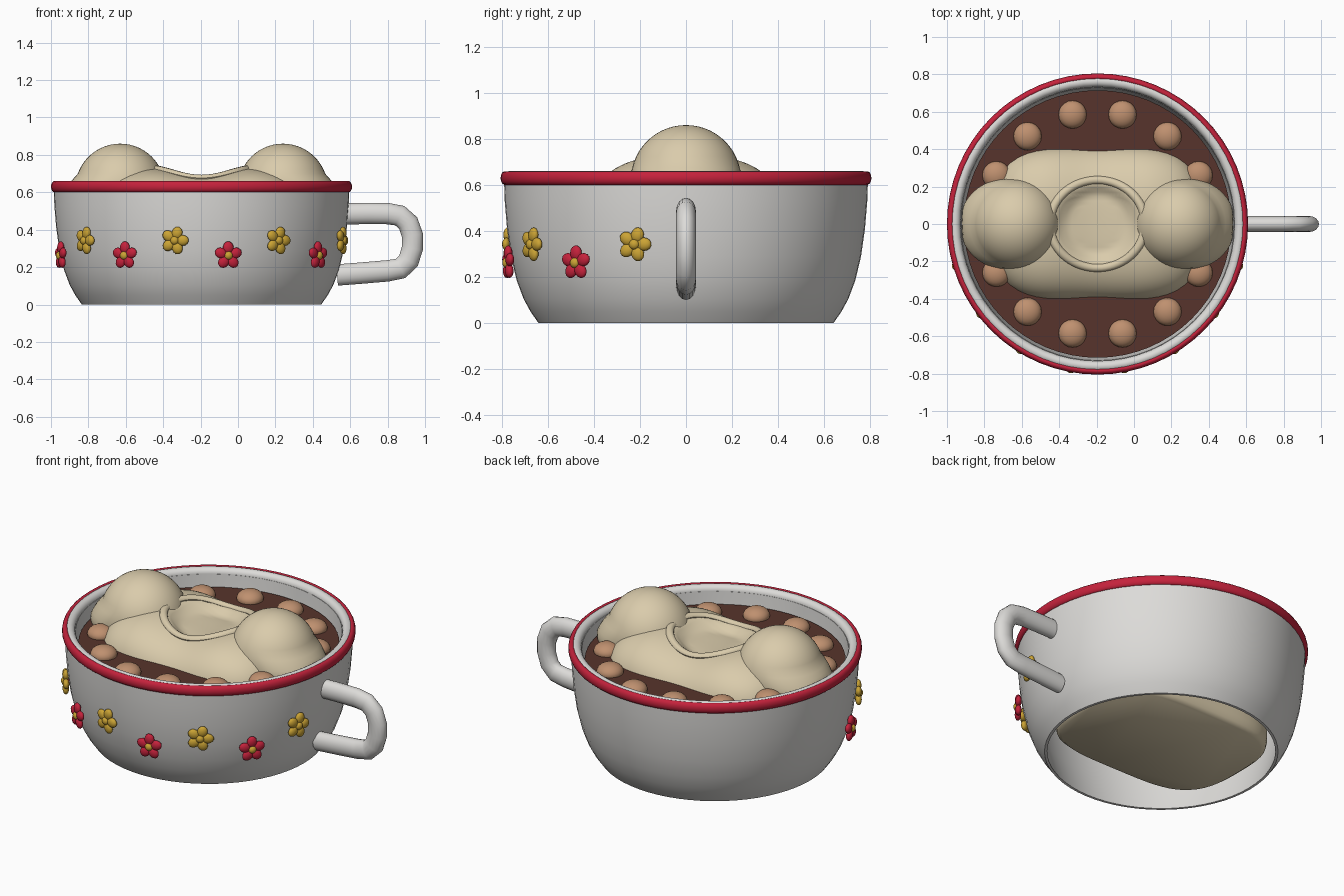
import bpy, bmesh, math
from mathutils import Vector, Matrix

if "Cube" in bpy.data.objects:
    bpy.data.objects.remove(bpy.data.objects["Cube"])

CX = -0.195  # bowl axis


def material(name, rgb):
    m = bpy.data.materials.new(name)
    m.diffuse_color = (*rgb, 1)
    m.use_nodes = True
    m.node_tree.nodes["Principled BSDF"].inputs["Base Color"].default_value = m.diffuse_color
    return m


WHITE = material("enamel white", (0.72, 0.71, 0.69))
RED = material("rim red", (0.56, 0.016, 0.045))
TAN = material("dough tan", (0.70, 0.60, 0.41))
BROWN = material("sauce brown", (0.095, 0.034, 0.025))
BEAD = material("bean light brown", (0.52, 0.28, 0.16))
YELLOW = material("petal yellow", (0.60, 0.37, 0.035))


def finish(bm, name, mats, angle=40):
    bmesh.ops.recalc_face_normals(bm, faces=bm.faces[:])
    me = bpy.data.meshes.new(name)
    bm.to_mesh(me)
    bm.free()
    ob = bpy.data.objects.new(name, me)
    bpy.context.collection.objects.link(ob)
    for m in mats:
        me.materials.append(m)
    bpy.ops.object.select_all(action='DESELECT')
    ob.select_set(True)
    bpy.context.view_layer.objects.active = ob
    bpy.ops.object.shade_smooth_by_angle(angle=math.radians(angle))
    return ob


def bridge(bm, loops, close=False):
    """Join successive vertex rings with quads."""
    pairs = list(zip(loops, loops[1:]))
    if close:
        pairs.append((loops[-1], loops[0]))
    for a, b in pairs:
        n = len(a)
        for i in range(n):
            j = (i + 1) % n
            bm.faces.new((a[i], a[j], b[j], b[i]))


def lathe(name, profile, mat, n=64, angle=40):
    """Closed (radius, z) profile turned about the bowl axis."""
    bm = bmesh.new()
    loops = [[bm.verts.new((CX + r * math.cos(k * math.tau / n), r * math.sin(k * math.tau / n), z))
              for k in range(n)] for r, z in profile]
    bridge(bm, loops, True)
    return finish(bm, name, [mat], angle)


def oval(r, z, a, b, n=14):
    return [(r + a * math.cos(k * math.tau / n), z + b * math.sin(k * math.tau / n)) for k in range(n)]


# bowl wall, open underneath, with rolled lip and red band
lathe("bowl_wall", [(0.64, 0), (0.675, 0.05), (0.705, 0.105), (0.735, 0.185), (0.76, 0.29), (0.777, 0.41),
                    (0.787, 0.53), (0.79, 0.62), (0.73, 0.63), (0.72, 0.5), (0.705, 0.35),
                    (0.675, 0.18), (0.625, 0)], WHITE)
lathe("rolled_lip", oval(0.762, 0.628, 0.03, 0.033), WHITE)
lathe("red_rim", oval(0.786, 0.63, 0.019, 0.03), RED)

# sauce surface
bm = bmesh.new()
bmesh.ops.create_cone(bm, cap_ends=True, segments=64, radius1=0.715, radius2=0.715, depth=0.02,
                      matrix=Matrix.Translation((CX, 0, 0.55)))
finish(bm, "sauce", [BROWN])

# ring of flattened beans
for k in range(14):
    a = k * math.tau / 14
    bm = bmesh.new()
    bmesh.ops.create_uvsphere(bm, u_segments=20, v_segments=12, radius=0.075,
                              matrix=Matrix.Translation((CX + 0.6 * math.cos(a), 0.6 * math.sin(a), 0.568))
                              @ Matrix.Diagonal((1, 1, 0.65, 1)))
    finish(bm, f"bean_{k + 1}", [BEAD])


# central block: rounded saddle top with a shallow basin
def footprint(x, y):
    return abs(x / 0.57) ** 4 + abs(y / 0.415) ** 3


def top_height(x, y):
    z = 0.5 + 0.235 * math.sqrt(max(0, 1 - footprint(x, y)))
    if abs(x) < 0.32:
        z -= 0.018 * (1 + math.cos(math.pi * x / 0.32))
    r = math.hypot(x / 0.245, y / 0.225)
    s = min(1, max(0, (1 - r) / 0.35))
    return z - 0.05 * s * s * (3 - 2 * s)


def edge(a):
    lo, hi = 0, 1
    for _ in range(30):
        m = (lo + hi) / 2
        if footprint(m * math.cos(a), m * math.sin(a)) < 1:
            lo = m
        else:
            hi = m
    return lo


N = 72
angles = [k * math.tau / N for k in range(N)]
bm = bmesh.new()
loops = []
RINGS = 26
for i in range(1, RINGS + 1):
    t = math.sin(i / RINGS * math.pi / 2)
    pts = [(t * edge(a) * math.cos(a), t * edge(a) * math.sin(a)) for a in angles]
    loops.append([bm.verts.new((CX + x, y, top_height(x, y))) for x, y in pts])
for s, z in ((1, 0.12), (0.985, 0.08), (0.94, 0.06)):
    loops.append([bm.verts.new((CX + s * edge(a) * math.cos(a), s * edge(a) * math.sin(a), z)) for a in angles])
bridge(bm, loops)
bm.faces.new(loops[0])
bm.faces.new(loops[-1])
finish(bm, "central_block", [TAN], 50)

# raised lip around the basin, draped over the saddle
bm = bmesh.new()
loops = []
for a in angles:
    x, y = 0.255 * math.cos(a), 0.235 * math.sin(a)
    z = top_height(x, y)
    loops.append([bm.verts.new((CX + x * (1 + 0.09 * math.cos(b)), y * (1 + 0.09 * math.cos(b)),
                                z + 0.018 * math.sin(b))) for b in [j * math.tau / 10 for j in range(10)]])
bridge(bm, loops, True)
finish(bm, "basin_lip", [TAN])

# end domes, leaning outwards below their widest part
for side, label in ((-1, "left"), (1, "right")):
    bm = bmesh.new()
    bmesh.ops.create_uvsphere(bm, u_segments=40, v_segments=28, radius=0.24)
    for v in bm.verts:
        x, y, z = v.co
        if z < 0.08 and x > 0:
            x += min(0.07, 0.6 * (0.08 - z))
        x = min(0.435 + x, 0.725)
        r = math.hypot(x, y)
        x *= min(1, 0.725 / r)
        v.co = (CX + side * x, y, 0.62 + z)
    finish(bm, f"{label}_dome", [TAN], 50)

# handle: oval tube swept along a bent path
path = [Vector((x, 0, z)) for x, z in
        ((0.57, 0.485), (0.70, 0.487), (0.80, 0.486), (0.865, 0.475), (0.91, 0.435), (0.933, 0.37),
         (0.932, 0.30), (0.912, 0.235), (0.87, 0.193), (0.80, 0.18), (0.66, 0.168), (0.53, 0.158))]
bm = bmesh.new()
loops = []
for i, p in enumerate(path):
    d = (path[min(i + 1, len(path) - 1)] - path[max(i - 1, 0)]).normalized()
    side = Vector((-d.z, 0, d.x))
    loops.append([bm.verts.new(p + side * 0.057 * math.cos(b) + Vector((0, 0.043 * math.sin(b), 0)))
                  for b in [j * math.tau / 16 for j in range(16)]])
bridge(bm, loops)
bm.faces.new(loops[0])
bm.faces.new(loops[-1])
finish(bm, "handle", [WHITE], 50)

# flowers around the front half, alternating red and yellow
for k in range(8):
    a = math.radians(-73.5 + 21 * k)
    red = k % 2 == 0
    place = (Matrix.Translation((CX + 0.785 * math.sin(a), -0.785 * math.cos(a), 0.262 if red else 0.342))
             @ Matrix.Rotation(a, 4, 'Z') @ Matrix.Rotation(math.pi / 2, 4, 'X'))
    bm = bmesh.new()
    for j in range(6):
        if j < 5:
            b = math.pi / 2 + j * math.tau / 5 - (0 if red else 0.3)
            local = Matrix.Translation((0.042 * math.cos(b), 0.042 * math.sin(b), 0)) @ Matrix.Rotation(b, 4, 'Z')
            size = (0.034, 0.029, 0.018)
        else:
            local, size = Matrix.Translation((0, 0, 0.008)), (0.023, 0.023, 0.018)
        old = set(bm.faces)
        bmesh.ops.create_uvsphere(bm, u_segments=14, v_segments=8, radius=1,
                                  matrix=place @ local @ Matrix.Diagonal((*size, 1)))
        for f in bm.faces:
            if f not in old:
                f.material_index = 1 if j == 5 else 0
    finish(bm, f"flower_{k + 1}", [RED if red else YELLOW, YELLOW])
